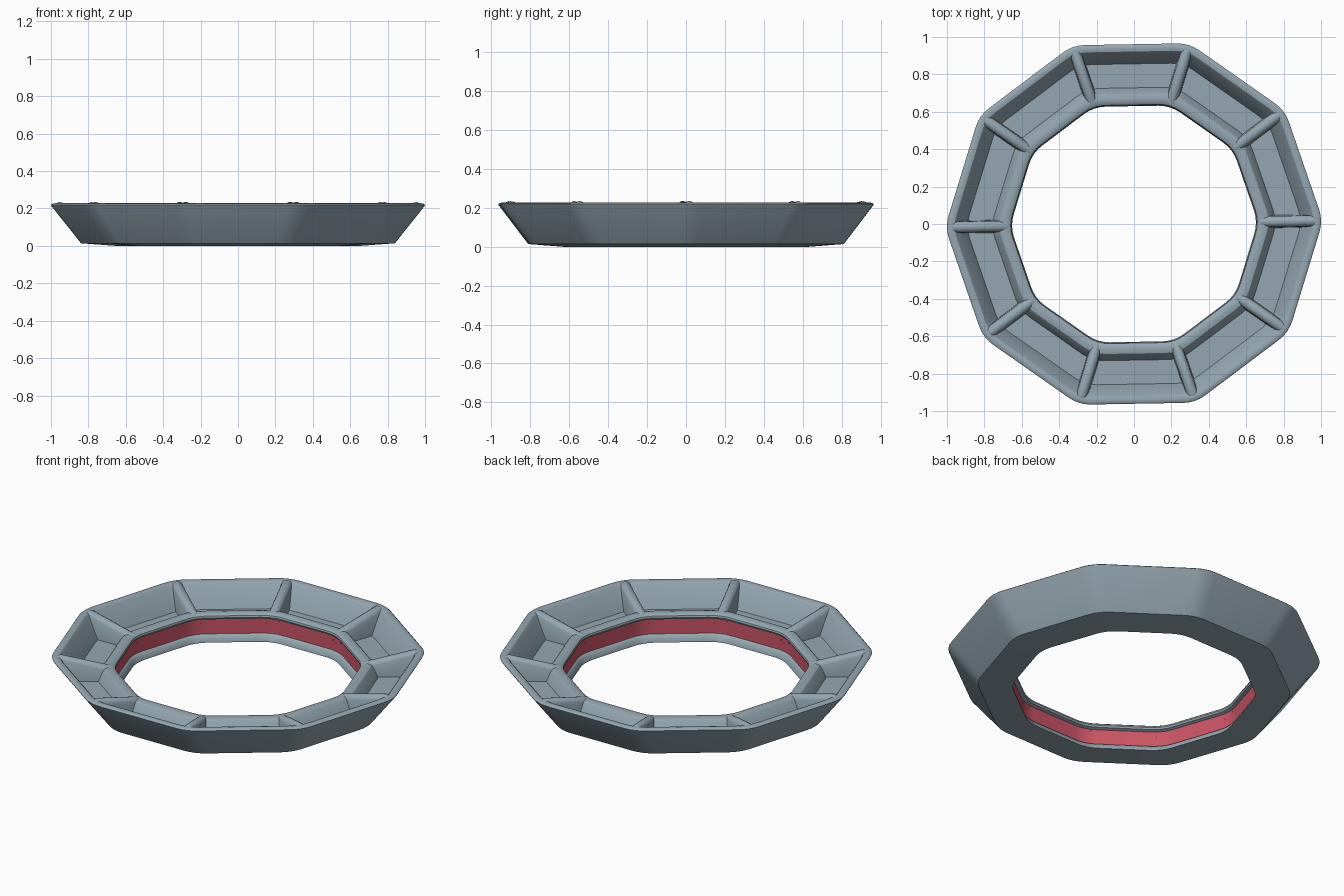
import bpy, bmesh, math
from mathutils import Matrix, Vector

if "Cube" in bpy.data.objects:
    bpy.data.objects.remove(bpy.data.objects["Cube"])

SIDES = 10
STEP = 2 * math.pi / SIDES
TURN = math.radians(1)


def material(name, rgb):
    m = bpy.data.materials.new(name)
    m.diffuse_color = (*rgb, 1)
    m.use_nodes = True
    m.node_tree.nodes["Principled BSDF"].inputs["Base Color"].default_value = m.diffuse_color
    return m


grey = material("blue_grey", (0.30, 0.39, 0.44))
red = material("soft_red", (0.60, 0.09, 0.13))


def finish(bm, name, mats, angle):
    bmesh.ops.recalc_face_normals(bm, faces=bm.faces)
    me = bpy.data.meshes.new(name)
    bm.to_mesh(me)
    bm.free()
    ob = bpy.data.objects.new(name, me)
    bpy.context.collection.objects.link(ob)
    for m in mats:
        me.materials.append(m)
    bpy.ops.object.select_all(action='DESELECT')
    ob.select_set(True)
    bpy.context.view_layer.objects.active = ob
    bpy.ops.object.shade_smooth_by_angle(angle=math.radians(angle))
    return ob


def rounded_decagon(apothem, fillet=0.2, seg=4):
    """Outline with softly rounded corners."""
    pts = []
    d = (apothem - fillet) / math.cos(STEP / 2)
    for k in range(SIDES):
        a = k * STEP + TURN
        for s in range(seg + 1):
            b = a + (s / seg - 0.5) * STEP
            pts.append((d * math.cos(a) + fillet * math.cos(b),
                        d * math.sin(a) + fillet * math.sin(b)))
    return pts


# Ring body: cross-section (apothem, z) swept round the decagon
profile = [
    (0.630, 0.0), (0.808, 0.014),                               # underside
    (0.958, 0.212), (0.961, 0.219), (0.954, 0.225),             # outer wall
    (0.938, 0.228), (0.922, 0.224), (0.913, 0.215),             # outer rim
    (0.856, 0.090), (0.728, 0.090),                             # cell floor
    (0.700, 0.152), (0.692, 0.160), (0.672, 0.165),             # inner rim
    (0.648, 0.162), (0.637, 0.154), (0.634, 0.144),
    (0.638, 0.134), (0.655, 0.128),
    (0.655, 0.040), (0.646, 0.034), (0.640, 0.024), (0.630, 0.006),
]
BAND = 17                                                       # red recessed band
bm = bmesh.new()
rings = [[bm.verts.new((x, y, z)) for x, y in rounded_decagon(r)] for r, z in profile]
n = len(rings[0])
for i, ring in enumerate(rings):
    nxt = rings[(i + 1) % len(rings)]
    for j in range(n):
        f = bm.faces.new((ring[j], ring[(j + 1) % n], nxt[(j + 1) % n], nxt[j]))
        f.material_index = 1 if i == BAND else 0
finish(bm, "ring_tray", [grey, red], 30)

# Dividers: rounded beams sloping from the outer rim to the inner rim
# section: (half-width offset, height relative to the rim line)
section = [(-0.034, None), (-0.029, -0.012), (-0.022, 0.002), (-0.011, 0.009), (0, 0.011),
           (0.011, 0.009), (0.022, 0.002), (0.029, -0.012), (0.034, None)]
bm = bmesh.new()
for k in range(SIDES):
    rot = Matrix.Rotation(k * STEP + TURN, 3, 'Z')
    loops = []
    for r, top in ((0.675, 0.154), (0.705, 0.161), (0.955, 0.224), (0.982, 0.212)):
        loops.append([bm.verts.new(rot @ Vector((min(r, 0.89) if h is None else r, w,
                                                 0.088 if h is None else top + h)))
                      for w, h in section])
    for a, b in zip(loops, loops[1:]):
        for j in range(len(section) - 1):
            bm.faces.new((a[j], a[j + 1], b[j + 1], b[j]))
bmesh.ops.dissolve_degenerate(bm, dist=0.0001, edges=bm.edges)
bmesh.ops.recalc_face_normals(bm, faces=bm.faces)
finish(bm, "cell_dividers", [grey], 45)
